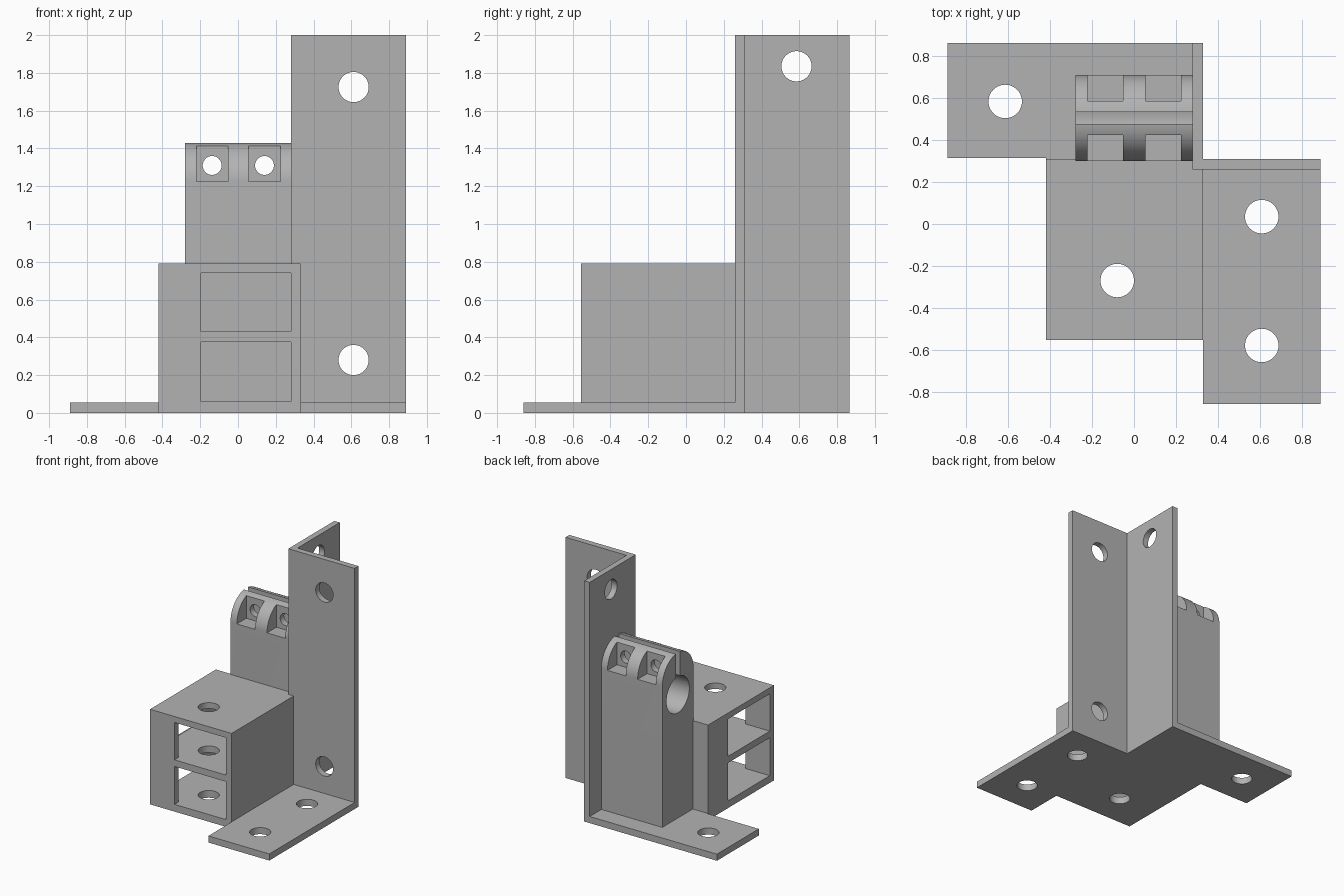
import bpy, bmesh, math
from mathutils import Matrix

cube = bpy.data.objects.get("Cube")
if cube:
    bpy.data.objects.remove(cube, do_unlink=True)

grey = bpy.data.materials.new("plain_grey")
grey.use_nodes = True
grey.diffuse_color = (0.45, 0.45, 0.45, 1)
grey.node_tree.nodes["Principled BSDF"].inputs["Base Color"].default_value = grey.diffuse_color

T = 0.055     # sheet thickness
R = 0.08      # screw hole radius


def finish(name, bm):
    bmesh.ops.recalc_face_normals(bm, faces=bm.faces)
    mesh = bpy.data.meshes.new(name)
    bm.to_mesh(mesh)
    bm.free()
    mesh.materials.append(grey)
    ob = bpy.data.objects.new(name, mesh)
    bpy.context.collection.objects.link(ob)
    return ob


def prism(name, outline, axis, a, b):
    """Extrude an outline from a to b; (x, y) along z, or (y, z) along x."""
    bm = bmesh.new()
    place = (lambda p: (*p, a)) if axis == "z" else (lambda p: (a, *p))
    face = bm.faces.new([bm.verts.new(place(p)) for p in outline])
    new = bmesh.ops.extrude_face_region(bm, geom=[face])["geom"]
    step = (0, 0, b - a) if axis == "z" else (b - a, 0, 0)
    bmesh.ops.translate(bm, vec=step, verts=[v for v in new if isinstance(v, bmesh.types.BMVert)])
    return finish(name, bm)


def box(name, x, y, z):
    return prism(name, [(x[0], y[0]), (x[1], y[0]), (x[1], y[1]), (x[0], y[1])], "z", *z)


def rod(axis, centre, radius, length):
    bm = bmesh.new()
    turn = {"x": Matrix.Rotation(math.pi / 2, 4, "Y"),
            "y": Matrix.Rotation(math.pi / 2, 4, "X"), "z": Matrix()}[axis]
    bmesh.ops.create_cone(bm, cap_ends=True, segments=48, radius1=radius, radius2=radius,
                          depth=length, matrix=Matrix.Translation(centre) @ turn)
    return finish("cutter", bm)


def cut(ob, cutters):
    bpy.ops.object.select_all(action="DESELECT")
    bpy.context.view_layer.objects.active = ob
    ob.select_set(True)
    for c in cutters:
        c.hide_render = True
        mod = ob.modifiers.new("cut", "BOOLEAN")
        mod.operation, mod.solver, mod.object = "DIFFERENCE", "EXACT", c
        bpy.ops.object.modifier_apply(modifier=mod.name)
        bpy.data.objects.remove(c, do_unlink=True)
    bpy.ops.object.shade_smooth_by_angle(angle=math.radians(30))


# Base plate with two wings
base = prism("base_plate", [(-.89, .315), (-.42, .315), (-.42, -.555), (.33, -.555), (.33, -.86),
                            (.89, -.86), (.89, .31), (.33, .31), (.33, .865), (-.89, .865)],
             "z", 0, T)
cut(base, [rod("z", (x, y, 0), R, 0.4) for x, y in
           [(-.615, .585), (.61, .035), (.61, -.58), (-.08, -.27)]])

# Angled upright
upright = prism("angle_upright", [(.28, .26), (.89, .26), (.89, .31), (.33, .31),
                                  (.33, .865), (.28, .865)], "z", T, 2)
cut(upright, [rod("y", (.612, .285, 1.725), R, 0.3), rod("y", (.612, .285, .28), R, 0.3),
              rod("x", (.305, .585, 1.835), R, 0.3)])

# Two-bay housing, open at the front and on one side
housing = box("housing", (-.42, .33), (-.555, .31), (T, .79))
cutters = [rod("z", (-.08, -.27, .5), R, 1.5)]
for z in [(.06, .375), (.43, .74)]:
    cutters += [box("cutter", (-.365, .28), (-.5, .26), z),
                box("cutter", (-.195, .28), (-.7, -.4), z),
                box("cutter", (-.6, -.3), (-.5, .05), z)]
cut(housing, cutters)

# Clamp tower with a rounded top
MID, RAD, SHOULDER = .506, .205, 1.225
arc = [(MID + RAD * math.cos(math.pi * i / 48), SHOULDER + RAD * math.sin(math.pi * i / 48))
       for i in range(49)]
tower = prism("clamp_tower", [(MID - RAD, T), (MID + RAD, T)] + arc, "x", -.28, .28)
# Bore, clamping slot, bolt pockets and bolt holes
cutters = [rod("x", (0, MID, 1.08), .15, 1), box("cutter", (-.5, .5), (.478, .534), (1.08, 1.6))]
for x in (-.137, .14):
    cutters += [box("cutter", (x - .084, x + .084), y, (SHOULDER, 1.6))
                for y in [(.1, .425), (.587, .9)]]
    cutters.append(rod("y", (x, MID, 1.31), .05, 1))
cut(tower, cutters)
